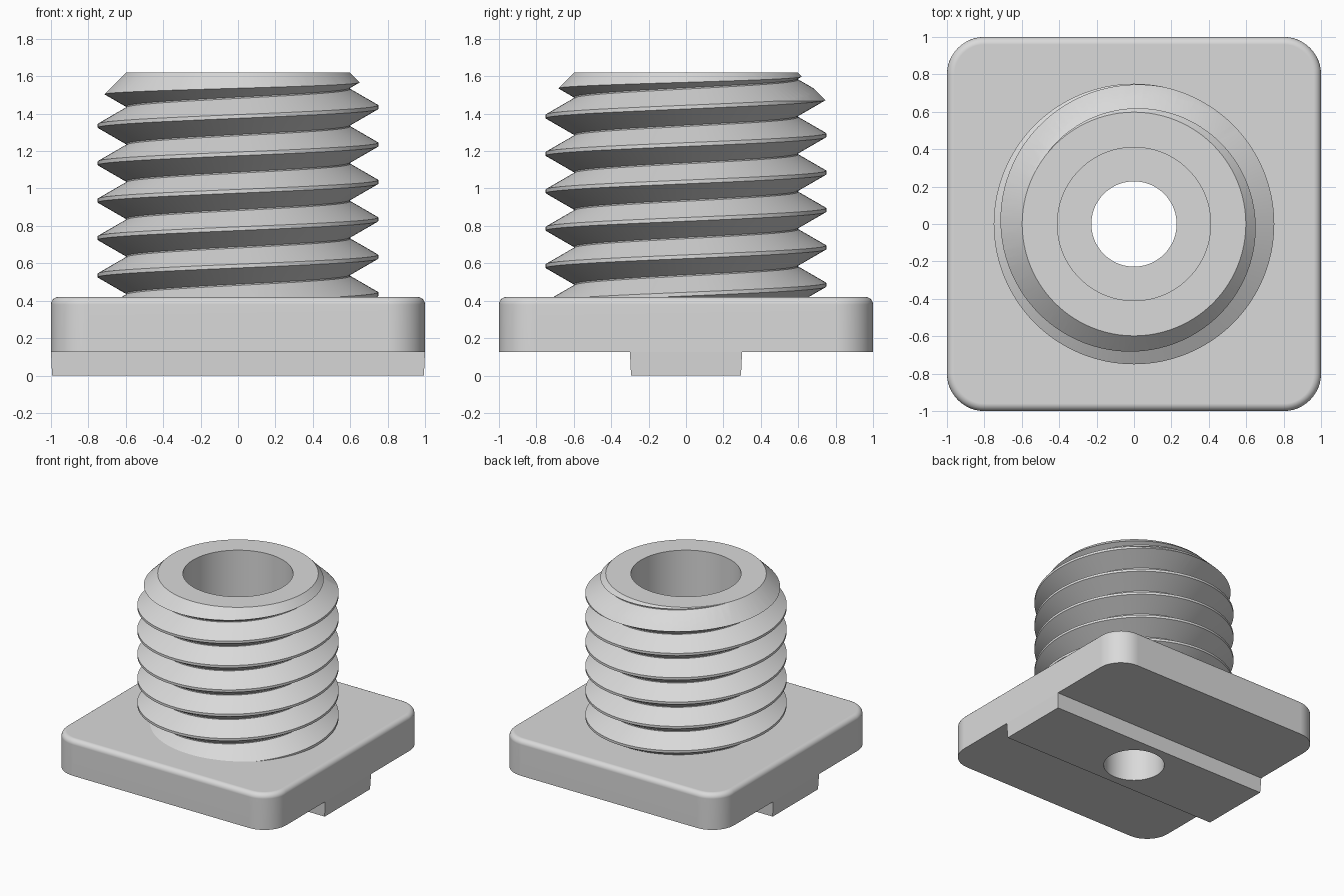
import bpy
import bmesh
from math import cos, sin, tau, radians

if "Cube" in bpy.data.objects:
    bpy.data.objects.remove(bpy.data.objects["Cube"])

SEGMENTS = 96
PITCH = 0.2
PLATE_TOP = 0.42
TOP = 1.62
HOLE_RADIUS = 0.228

grey = bpy.data.materials.new("light grey")
grey.use_nodes = True
grey.diffuse_color = (0.7, 0.7, 0.7, 1)
grey.node_tree.nodes["Principled BSDF"].inputs["Base Color"].default_value = (0.7, 0.7, 0.7, 1)


def make_object(name, bm):
    bmesh.ops.recalc_face_normals(bm, faces=bm.faces)
    mesh = bpy.data.meshes.new(name)
    bm.to_mesh(mesh)
    bm.free()
    mesh.materials.append(grey)
    obj = bpy.data.objects.new(name, mesh)
    bpy.context.collection.objects.link(obj)
    return obj


def activate(obj):
    bpy.ops.object.select_all(action='DESELECT')
    obj.select_set(True)
    bpy.context.view_layer.objects.active = obj


def apply_boolean(obj, cutter, operation):
    mod = obj.modifiers.new("cut", 'BOOLEAN')
    mod.operation = operation
    mod.solver = 'EXACT'
    mod.object = cutter
    activate(obj)
    bpy.ops.object.modifier_apply(modifier=mod.name)


def smooth(obj):
    activate(obj)
    bpy.ops.object.shade_smooth_by_angle(angle=radians(30))


def ring_solid(name, profile):
    """Turn a closed (radius, height) profile around z."""
    bm = bmesh.new()
    columns = [[bm.verts.new((r * cos(tau * i / SEGMENTS), r * sin(tau * i / SEGMENTS), z))
                for r, z in profile] for i in range(SEGMENTS)]
    for i in range(SEGMENTS):
        a, b = columns[i - 1], columns[i]
        for j in range(len(profile)):
            bm.faces.new((a[j - 1], b[j - 1], b[j], a[j]))
    return make_object(name, bm)


def threaded_rod(name):
    """Solid right-hand screw, longer than needed at both ends."""
    tooth = [(0.6, -0.0965), (0.75, -0.01), (0.75, 0.01), (0.6, 0.0965)]
    bm = bmesh.new()
    columns = []
    for i in range(SEGMENTS):
        a = tau * i / SEGMENTS
        columns.append([bm.verts.new((r * cos(a), r * sin(a), 0.035 + PITCH * (k + i / SEGMENTS) + dz))
                        for k in range(1, 10) for r, dz in tooth])
    for i in range(SEGMENTS):
        a = columns[i]
        # The last column meets the first one a full turn higher
        b = columns[i + 1] if i + 1 < SEGMENTS else columns[0][len(tooth):]
        for j in range(len(b) - 1):
            bm.faces.new((a[j], b[j], b[j + 1], a[j + 1]))
    # Close both ends with fans
    low = bm.verts.new((0, 0, 0.1))
    high = bm.verts.new((0, 0, 2.2))
    for e in [e for e in bm.edges if e.is_boundary]:
        bm.faces.new((*e.verts, low if e.verts[0].co.z < 1 else high))
    return make_object(name, bm)


def block(name, size, z0, z1):
    bm = bmesh.new()
    bmesh.ops.create_cube(bm, size=1)
    for v in bm.verts:
        v.co = (v.co.x * size[0], v.co.y * size[1], z1 if v.co.z > 0 else z0)
    return bm


# Threaded shaft, trimmed to a bored sleeve with a chamfered top
shaft = threaded_rod("threaded_shaft")
sleeve = ring_solid("sleeve_cutter", [(0.41, PLATE_TOP - 0.01), (0.8, PLATE_TOP - 0.01),
                                      (0.8, TOP - 0.202), (0.598, TOP), (0.41, TOP)])
apply_boolean(shaft, sleeve, 'INTERSECT')
smooth(shaft)

# Base plate with rounded corners and a softened top edge
bm = block("base_plate", (2, 2), 0.125, PLATE_TOP)
uprights = [e for e in bm.edges if abs(e.verts[0].co.z - e.verts[1].co.z) > 0.1]
bmesh.ops.bevel(bm, geom=uprights, offset=0.2, segments=12, profile=0.5, affect='EDGES')
rim = [e for e in bm.edges if all(v.co.z > PLATE_TOP - 0.001 for v in e.verts)]
bmesh.ops.bevel(bm, geom=rim, offset=0.04, segments=5, profile=0.5, affect='EDGES')
plate = make_object("base_plate", bm)

# Slot rail under the plate, slightly tapered
bm = block("slot_rail", (2, 0.6), 0, 0.125)
for v in bm.verts:
    if v.co.z < 0.01:
        v.co.x *= 0.994
        v.co.y *= 0.98
rail = make_object("slot_rail", bm)

# Through hole
bm = bmesh.new()
bmesh.ops.create_cone(bm, cap_ends=True, segments=SEGMENTS, radius1=HOLE_RADIUS,
                      radius2=HOLE_RADIUS, depth=2)
drill = make_object("hole_cutter", bm)
for part in (plate, rail):
    apply_boolean(part, drill, 'DIFFERENCE')
    smooth(part)
weighted = plate.modifiers.new("even shading", 'WEIGHTED_NORMAL')
weighted.keep_sharp = True

for cutter in (sleeve, drill):
    bpy.data.objects.remove(cutter)
